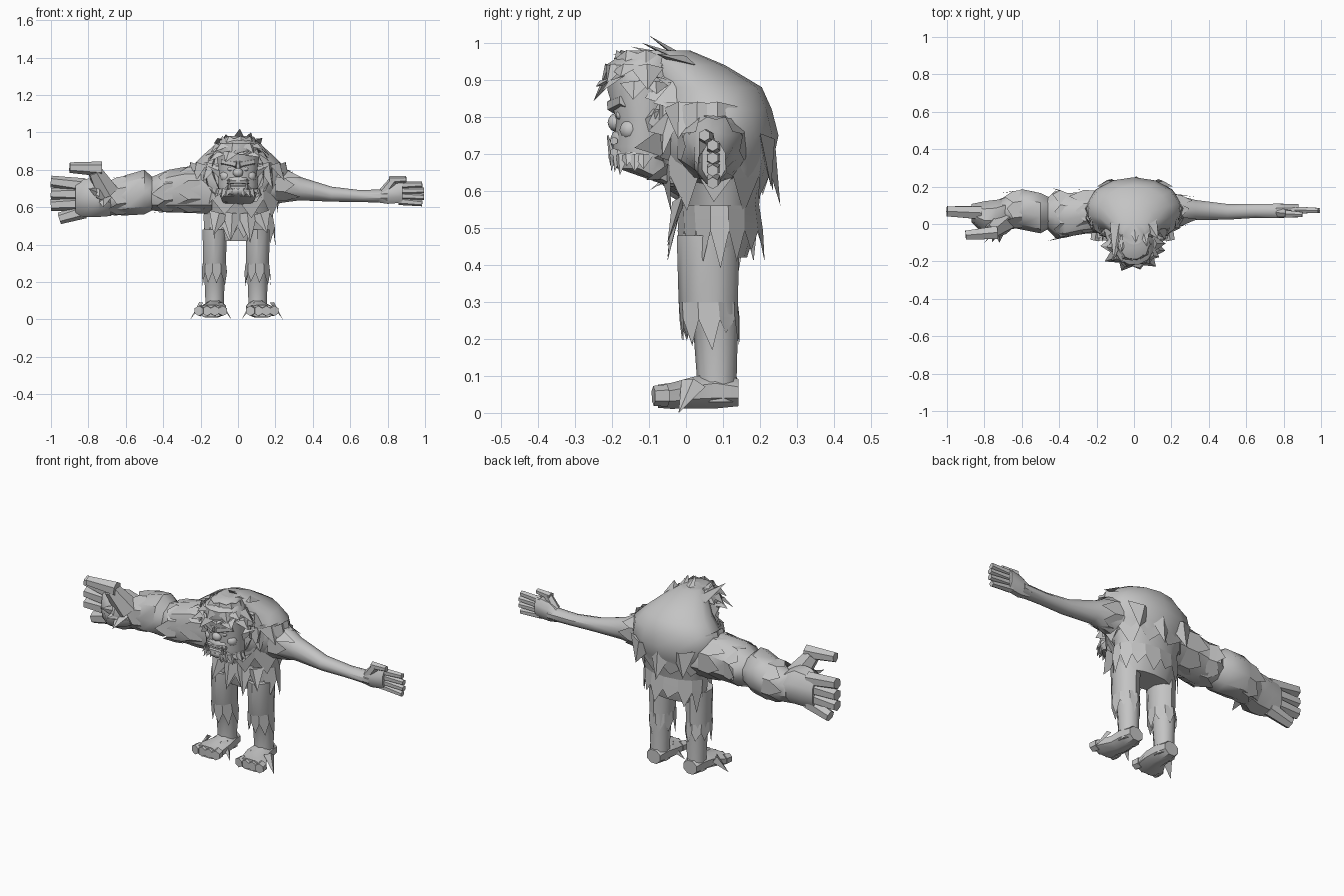
import bpy, bmesh, math, random
from mathutils import Vector, Matrix

random.seed(7)
if "Cube" in bpy.data.objects:
    bpy.data.objects.remove(bpy.data.objects["Cube"])

grey = bpy.data.materials.new("plain grey")
grey.use_nodes = True
grey.diffuse_color = (.55, .55, .55, 1)
grey.node_tree.nodes["Principled BSDF"].inputs["Base Color"].default_value = grey.diffuse_color


def finish(bm, name, angle=40):
    mesh = bpy.data.meshes.new(name)
    bm.to_mesh(mesh)
    bm.free()
    mesh.materials.append(grey)
    obj = bpy.data.objects.new(name, mesh)
    bpy.context.collection.objects.link(obj)
    bpy.ops.object.select_all(action='DESELECT')
    obj.select_set(True)
    bpy.context.view_layer.objects.active = obj
    bpy.ops.object.shade_smooth_by_angle(angle=math.radians(angle))
    return obj


def place(axis, t, u, v):
    """Point at t along the axis, with u and v the two other axes in order."""
    return Vector({'x': (t, u, v), 'y': (u, t, v), 'z': (u, v, t)}[axis])


def ring(axis, section, sides, rough=0):
    t, cu, cv, ru, rv = section
    points = []
    for i in range(sides):
        a = math.tau * (i + .5) / sides
        k = 1 + random.uniform(-rough, rough)
        points.append(place(axis, t, cu + ru * k * math.cos(a), cv + rv * k * math.sin(a)))
    return points


def loft(name, axis, sections, sides=10, rough=0):
    """Skin a closed body over elliptical sections (t, centre u, centre v, radius u, radius v)."""
    bm = bmesh.new()
    loops = [[bm.verts.new(p) for p in ring(axis, s, sides, rough)] for s in sections]
    for low, high in zip(loops, loops[1:]):
        for i in range(sides):
            j = (i + 1) % sides
            bm.faces.new((low[i], low[j], high[j], high[i]))
    bm.faces.new(loops[0])
    bm.faces.new(loops[-1])
    bmesh.ops.recalc_face_normals(bm, faces=bm.faces)
    return finish(bm, name)


def fringe(name, axis, start, end, sides=12):
    """Ragged skirt of fur: one pointed flap for every side of a ring."""
    bm = bmesh.new()
    top, tip = ring(axis, start, sides), ring(axis, end, sides, .12)
    for i in range(sides):
        j = (i + 1) % sides
        point = top[i].lerp(tip[i].lerp(tip[j], .5), random.uniform(.65, 1.1))
        # Halfway points keep the flap broad before it narrows to its tip
        left, right = top[i].lerp(tip[i], .4), top[j].lerp(tip[j], .4)
        a, b, c, d, e = [bm.verts.new(p) for p in (top[i], top[j], right, point, left)]
        bm.faces.new((a, b, c, e))
        bm.faces.new((e, c, d))
    return finish(bm, name, 25)


def tufts(name, locks):
    """Flat pointed locks of hair (root, tip, outward direction, half width)."""
    bm = bmesh.new()
    for root, tip, out, width in locks:
        root, tip, out = Vector(root), Vector(tip), Vector(out).normalized()
        side = (tip - root).cross(out).normalized() * width
        a, b, c, d = [bm.verts.new(p) for p in (root - side, root + side, root + out * width * .5, tip)]
        for face in ((a, c, d), (c, b, d), (b, a, d)):
            bm.faces.new(face)
    bmesh.ops.recalc_face_normals(bm, faces=bm.faces)
    return finish(bm, name, 20)


def tubes(name, rods, sides=6):
    """Tapered rods (start, end, start radius, end radius)."""
    bm = bmesh.new()
    for start, end, r0, r1 in rods:
        start, end = Vector(start), Vector(end)
        turn = (end - start).to_track_quat('Z', 'Y').to_matrix().to_4x4()
        bmesh.ops.create_cone(bm, cap_ends=True, segments=sides, radius1=r0, radius2=r1,
                              depth=(end - start).length,
                              matrix=Matrix.Translation((start + end) / 2) @ turn)
    return finish(bm, name)


def ball(name, centre, size):
    bm = bmesh.new()
    bmesh.ops.create_icosphere(bm, subdivisions=2, radius=1,
                               matrix=Matrix.Translation(centre) @ Matrix.Diagonal((*size, 1)))
    return finish(bm, name)


# Hunched torso with its ragged hem and smooth cape of fur
loft("torso", 'z', [
    (.42, 0, .09, .15, .075), (.5, 0, .09, .182, .1), (.6, 0, .09, .188, .112),
    (.68, 0, .08, .225, .155), (.75, 0, .08, .26, .17), (.82, 0, .08, .25, .152),
    (.88, 0, .065, .19, .14), (.94, 0, .0, .12, .105), (.98, 0, -.05, .06, .06)], 14)
fringe("hem_fur", 'z', (.56, 0, .09, .19, .108), (.39, 0, .095, .198, .115), 14)
fringe("waist_fur", 'z', (.7, 0, .08, .23, .158), (.55, 0, .085, .21, .135), 10)
tufts("back_locks", [((x, .2, .74), (x * 1.2, y, z), (0, 1, 0), .08)
                     for x, y, z in ((-.12, .235, .6), (.01, .255, .56), (.13, .23, .61))])
tufts("loin_fur", [((x, -.01, .57), (x * 1.3, -.05, z), (0, -1, 0), .055)
                   for x, z in ((-.1, .45), (-.03, .42), (.05, .41), (.12, .46))])

# Stout legs, shaggy knees and blocky feet
for side, cx, splay in (("right", -.125, -.02), ("left", .105, .025)):
    loft(side + "_leg", 'z', [
        (.03, cx, .085, .054, .056), (.1, cx, .083, .052, .054), (.22, cx, .08, .057, .06),
        (.3, cx, .06, .064, .08), (.48, cx, .06, .068, .085)])
    fringe(side + "_knee_fur", 'z', (.3, cx, .06, .065, .081), (.18, cx, .07, .073, .085), 9)
    foot = cx + splay
    loft(side + "_foot", 'y', [
        (.142, cx, .055, .045, .04), (.08, cx, .06, .06, .052), (.02, cx, .055, .066, .046),
        (-.04, foot, .046, .082, .038), (-.075, foot, .045, .086, .034)], 8)
    tubes(side + "_toes", [((foot + k * .038, -.05, .047), (foot + k * .043, -.088, .046), .03, .027)
                           for k in (-1.5, -.5, .5, 1.5)])
    tufts(side + "_foot_fur", [((foot + k * .05, .02, .08), (foot + k * .11, -.02, .0), (k, 0, 1), .035)
                               for k in (-1, 1)])

# Massive right arm in two bulging, furry segments
loft("right_upper_arm", 'x', [
    (-.14, .07, .695, .115, .13), (-.28, .06, .695, .115, .125), (-.37, .045, .685, .122, .115),
    (-.42, .055, .675, .128, .103), (-.48, .06, .67, .07, .085)], 9, .04)
loft("right_forearm", 'x', [
    (-.45, .06, .67, .085, .085), (-.5, .06, .68, .11, .12), (-.6, .08, .665, .112, .112),
    (-.68, .07, .645, .083, .087), (-.72, .06, .645, .075, .085)], 9, .04)
fringe("right_shoulder_fur", 'x', (-.2, .07, .695, .117, .13), (-.37, .055, .69, .13, .125), 8)
fringe("right_elbow_fur", 'x', (-.35, .05, .685, .122, .115), (-.46, .055, .675, .15, .115), 8)
fringe("right_wrist_fur", 'x', (-.6, .08, .665, .11, .11), (-.72, .065, .65, .1, .105), 8)
loft("right_palm", 'x', [
    (-.68, .065, .64, .075, .088), (-.74, .035, .655, .1, .108), (-.8, .035, .65, .092, .105),
    (-.87, .06, .645, .05, .095)], 9)
tubes("right_fingers", [((-.82, .06, z0), (x, .068, z1), .04, .031)
                        for x, z0, z1 in ((-1, .715, .738), (-1, .67, .672),
                                          (-1, .62, .612), (-.955, .58, .54))])
tubes("right_thumb", [((-.7, .01, .68), (-.765, -.045, .795), .068, .042),
                      ((-.73, -.045, .805), (-.9, -.06, .812), .04, .028)])
tufts("right_hand_fur", [((-.72, .0, .66), (-.8 + .04 * k, -.1, .7 - .05 * k), (0, -1, .3), .05)
                         for k in range(3)])

# Thin left arm and small hand
loft("left_arm", 'x', [
    (.14, .07, .715, .1, .115), (.24, .075, .72, .08, .095), (.33, .075, .7, .056, .063),
    (.5, .065, .67, .044, .04), (.65, .07, .66, .039, .032), (.8, .07, .66, .041, .036)])
fringe("left_shoulder_fur", 'x', (.2, .07, .725, .1, .1), (.33, .075, .71, .075, .085), 8)
loft("left_palm", 'x', [
    (.75, .07, .655, .037, .032), (.8, .07, .67, .04, .056), (.88, .075, .68, .034, .06)], 8)
tubes("left_fingers", [((.86, .075, .675 + k * .028), (1 - abs(k) * .01, .072, .672 + k * .034), .021, .016)
                       for k in (-1.5, -.5, .5, 1.5)])
tubes("left_thumb", [((.78, .06, .68), (.83, .055, .745), .028, .022),
                     ((.81, .055, .745), (.9, .05, .75), .022, .016)])

# Low-slung head with heavy brow, snout and jaw, its throat sloping back to the chest
loft("head", 'z', [
    (.62, 0, -.03, .08, .04), (.66, 0, -.105, .1, .08), (.72, 0, -.115, .11, .085),
    (.79, 0, -.11, .105, .08), (.87, 0, -.115, .118, .1), (.94, 0, -.115, .108, .105),
    (.98, 0, -.09, .065, .07)], 12)
ball("jaw", (0, -.16, .69), (.085, .05, .035))
ball("muzzle", (0, -.165, .74), (.065, .04, .035))
ball("nose", (0, -.19, .785), (.028, .022, .025))
tubes("lips", [((-.06, -.195, z), (.06, -.195, z), .011, .011) for z in (.705, .735)])
tubes("brow", [((s * .005, -.195, .83), (s * .085, -.165, .845), .022, .018) for s in (-1, 1)])
for side, s in (("right", -1), ("left", 1)):
    ball(side + "_eye", (s * .04, -.178, .805), (.016, .012, .013))
    ball(side + "_cheek", (s * .065, -.15, .765), (.032, .03, .03))
    tufts(side + "_ear", [((s * .09, -.1, .79), (s * .16, -.07, .82), (0, -1, 0), .035)])
tubes("lower_tusks", [((s * .045, -.2, .7), (s * .048, -.212, .75), .01, .002) for s in (-1, 1)])

# Messy hair swept over the scalp in broad locks
hair = []
for row, lift in enumerate((.1, .5, .9)):
    count = 12 - 2 * row
    for i in range(count):
        a = math.tau * (i + random.random() * .6) / count
        out = Vector((math.cos(a) * math.cos(lift), math.sin(a) * math.cos(lift), math.sin(lift)))
        root = Vector((0, -.11, .885)) + Vector((out.x * .115, out.y * .105, out.z * .1))
        drop = Vector((out.x * .8, out.y * .5, -.7 + random.random() * .5))
        hair.append((root, root + drop * random.uniform(.06, .1), out, .045))
tufts("hair", hair)
tufts("crest", [((x, .0, .94), (x * 1.5 + .01, y, z), (0, 0, 1), .05) for x, y, z in
                ((-.05, -.15, .99), (0, -.1, 1.02), (.04, -.12, 1), (.08, -.08, .97), (-.08, -.2, .97))])

# Beard around the jaw, and a mane filling the gap between head and shoulders
beard = []
for i in range(13):
    a = math.pi * (1 + i / 12)
    out = Vector((math.cos(a), math.sin(a), 0))
    root = Vector((out.x * .1, -.115 + out.y * .08, .7))
    beard.append((root, root + Vector((out.x * .03, out.y * .01, -random.uniform(.03, .06))), out, .03))
tufts("beard", beard)
fringe("inner_mane", 'y', (-.03, 0, .81, .13, .16), (-.14, 0, .79, .145, .15), 13)
fringe("outer_mane", 'y', (.0, 0, .8, .17, .16), (-.1, 0, .76, .19, .17), 13)
collar = []
for i in range(11):
    a = math.pi * (.95 + 1.1 * i / 10)
    out = Vector((math.cos(a), math.sin(a), .4))
    root = Vector((out.x * .23, .06 + out.y * .13, .83))
    collar.append((root, root + Vector((out.x * .06, out.y * .03, -random.uniform(.08, .14))), out, .06))
tufts("shoulder_fur", collar)
